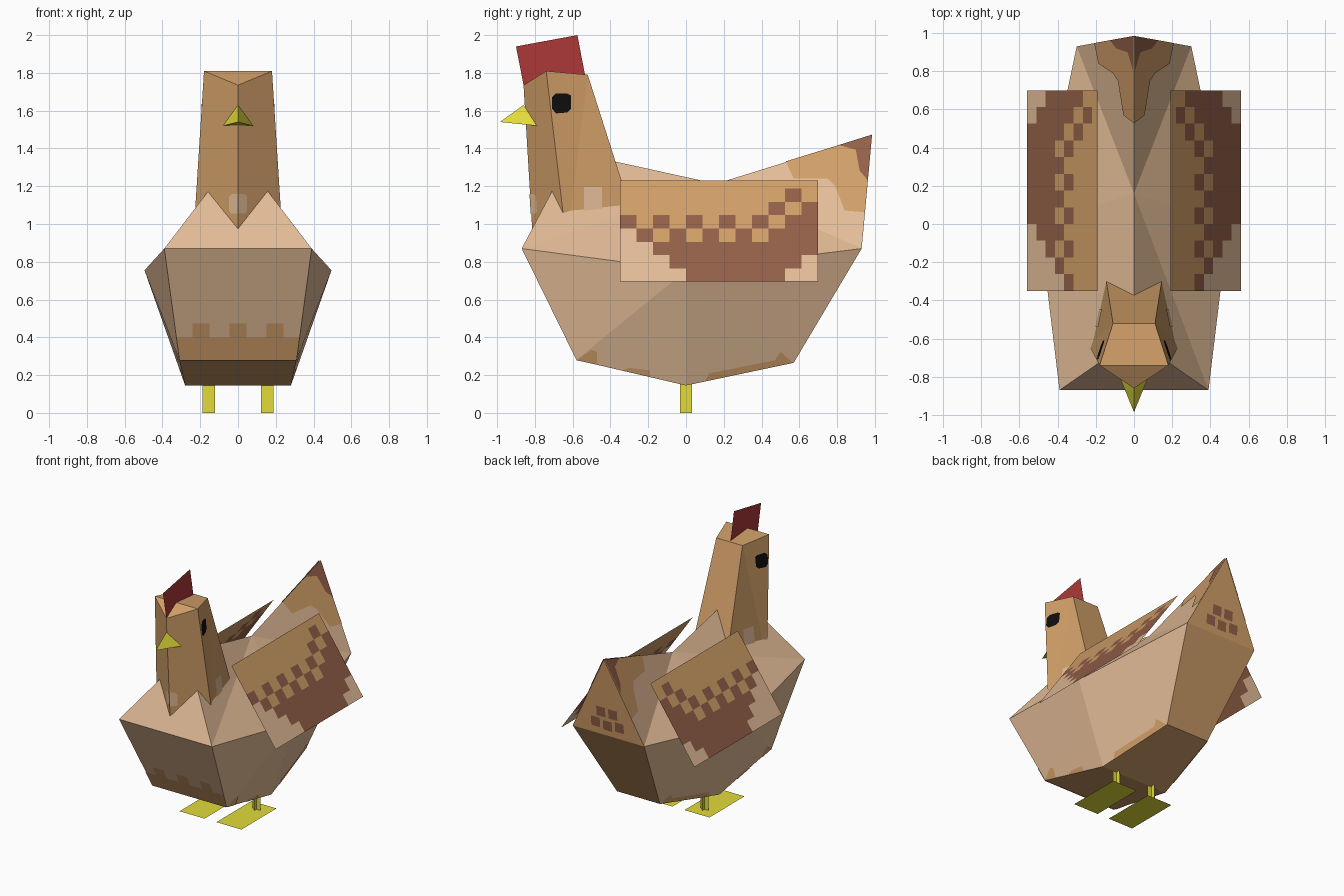
import bpy, bmesh
from mathutils import Vector

if "Cube" in bpy.data.objects:
    bpy.data.objects.remove(bpy.data.objects["Cube"])


def material(name, *rgb):
    m = bpy.data.materials.new(name)
    lin = [((c / 255 + 0.055) / 1.055) ** 2.4 for c in rgb]
    m.diffuse_color = (*lin, 1)
    m.use_nodes = True
    m.node_tree.nodes["Principled BSDF"].inputs["Base Color"].default_value = m.diffuse_color
    return m


CREAM = material("cream_feathers", 226, 187, 150)
TAN = material("tan_feathers", 208, 158, 104)
BROWN = material("brown_feathers", 146, 95, 72)
RED = material("comb_red", 172, 57, 57)
YELLOW = material("beak_yellow", 226, 219, 58)
BLACK = material("eye_black", 14, 14, 14)


def make(name, polys, mats, pick=None, solid=False):
    """Object from polygons (lists of points); pick(face) chooses the material."""
    bm = bmesh.new()
    for poly in polys:
        bm.faces.new([bm.verts.new(p) for p in poly])
    if solid:
        bmesh.ops.remove_doubles(bm, verts=bm.verts, dist=1e-4)
        bmesh.ops.recalc_face_normals(bm, faces=bm.faces)
    bm.normal_update()
    for i, f in enumerate(bm.faces):
        f.material_index = pick(i, f) if pick else 0
    me = bpy.data.meshes.new(name)
    bm.to_mesh(me)
    bm.free()
    for m in mats:
        me.materials.append(m)
    ob = bpy.data.objects.new(name, me)
    bpy.context.collection.objects.link(ob)
    return ob


def flip(p):
    return Vector((-p[0], p[1], p[2]))


def symmetric(pts, faces):
    """Faces spelled with point letters; a capital is the mirrored point.
    Faces without capitals are repeated on the other side."""
    def at(c):
        return flip(pts[c.lower()]) if c.isupper() else pts[c]
    out = []
    for f in faces:
        poly = [at(c) for c in f]
        out.append(poly)
        if f.islower():
            out.append([flip(p) for p in reversed(poly)])
    return out


def patch(name, tri, axis, sign, shapes, mat, mirror=True, lift=0.004):
    """Thin marking: 2D shapes projected along an axis on to the plane of tri."""
    a, b, c = tri
    n = (b - a).cross(c - a).normalized()
    if n[axis] * sign < 0:
        n = -n
    u, v = [k for k in range(3) if k != axis]
    polys = []
    for shape in shapes:
        poly = []
        for s, t in shape:
            p = Vector((0, 0, 0))
            p[u], p[v] = s, t
            p[axis] = a[axis] - (n[u] * (s - a[u]) + n[v] * (t - a[v])) / n[axis]
            poly.append(p + n * lift)
        area = sum((poly[i] - poly[0]).cross(poly[i + 1] - poly[0]).dot(n)
                   for i in range(1, len(poly) - 1))
        if area < 0:
            poly.reverse()
        polys.append(poly)
        if mirror:
            polys.append([flip(p) for p in reversed(poly)])
    return make(name, polys, [mat])


def box(x0, x1, z0, z1):
    return [(x0, z0), (x1, z0), (x1, z1), (x0, z1)]


# Body: c chest, w widest, f/b/r belly front, bottom, rear; k tail corner,
# a breast apex, m saddle, t tail tip
B = {k: Vector(p) for k, p in dict(
    a=(0, -.6, 1.38), m=(0, .16, 1.213), t=(0, .985, 1.47),
    c=(.39, -.87, .87), w=(.495, 0, .755), k=(.3, .93, .87),
    f=(.31, -.58, .28), b=(.28, 0, .145), r=(.18, .57, .265)).items()}
body = make("body", symmetric(B, [
    "acm", "cwm", "mkt", "mwk", "cfw", "fbw", "wbr", "wrk",
    "acC", "cCFf", "fFBb", "bBRr", "rRKk", "kKt"]), [CREAM, TAN],
    lambda i, f: int(f.normal.z < -.8 or f.normal.y > .7), solid=True)

# Neck and head: p/q head front and rear corners, n beak ridge, g/h/j lower ends
N = {k: Vector(p) for k, p in dict(
    n=(0, -.86, 1.735), p=(.18, -.74, 1.81), q=(.11, -.52, 1.79),
    g=(0, -.81, .9), h=(.238, -.632, .9), j=(.155, -.236, .9)).items()}
make("neck_and_head", symmetric(N, [
    "nghp", "phq", "qhj", "npP", "pqQP", "qjJQ", "ghjJH"]), [TAN], solid=True)

# Feather markings on the chest, belly sides, neck and tail
chest = [B["c"], B["f"], flip(B["f"])]
patch("chest_band", chest, 1, -1,
      [[(-.31, .28), (.31, .28), (.326, .4), (-.326, .4)]]
      + [box(x - .045, x + .045, .4, .475) for x in (-.195, 0, .195)], TAN, False)
patch("belly_front_marks", [B["f"], B["b"], B["w"]], 0, 1,
      [[(-.58, .28), (-.47, .256), (-.47, .325), (-.5, .335)],
       [(-.34, .225), (-.19, .192), (-.19, .225), (-.3, .24)]], TAN)
patch("belly_rear_marks", [B["b"], B["r"], B["w"]], 0, 1,
      [[(.1, .168), (.565, .266), (.5, .325), (.47, .28), (.12, .21)]], TAN)
patch("neck_side_marks", [N["q"], N["h"], N["j"]], 0, 1,
      [box(-.54, -.445, 1.06, 1.195)], CREAM)
patch("neck_front_mark", [N["n"], N["g"], N["h"]], 1, -1,
      [[(0, 1.055), (.035, 1.055), (.045, 1.07), (.045, 1.145), (.03, 1.16), (0, 1.16)]], CREAM)
tail = [B["m"], B["t"], B["k"]]
patch("tail_tan_marks", tail, 0, 1,
      [[(.985, 1.47), (.53, 1.33), (.57, 1.24), (.75, 1.24), (.79, 1.2),
        (.84, 1.07), (.948, 1.06)]], TAN)
patch("tail_brown_tips", tail, 0, 1,
      [[(.985, 1.47), (.81, 1.415), (.9, 1.39), (.92, 1.28), (.963, 1.23)]], BROWN, lift=.007)
patch("tail_spots", [B["t"], B["k"], flip(B["k"])], 1, 1,
      [box(x - .037, x + .037, z - .037, z + .037)
       for x, z in ((0, .95), (-.1, .96), (.1, .96), (.05, 1.05), (-.05, 1.05))], BROWN, False)

# Eyes
patch("eyes", [N["p"], N["q"], N["h"]], 0, 1,
      [[(-.71, 1.61), (-.69, 1.585), (-.63, 1.59), (-.61, 1.61),
        (-.61, 1.68), (-.63, 1.69), (-.69, 1.69), (-.71, 1.67)]], BLACK)

# Beak and comb
K = {k: Vector(p) for k, p in dict(
    t=(0, -.985, 1.54), u=(0, -.86, 1.63), s=(.08, -.79, 1.52)).items()}
make("beak", symmetric(K, ["tsu", "tsS", "usS"]), [YELLOW], solid=True)
make("comb", [[(0, -.9, 1.94), (0, -.855, 1.71), (0, -.53, 1.765), (0, -.575, 2.0)]], [RED])

# Wings: sloping flat panels with a square-cell feather pattern, top row first
PATTERN = ["tttttttttttt", "ttttttttttbt", "tttttttttbtb", "btbtbtbtbtbb",
           "cbtbtbtbtbbb", "ccbbbbbbbbbb", "cccbbbbbbbbc", "ccccbbbbbbcc"]
heights = [1.23] + [.695 + .0703 * k for k in range(7, -1, -1)]


def wing_point(side, col, z):
    x = .19 + .37 * (1.23 - z) / .535
    return (side * x, -.35 + .0875 * col, z)


for side, label in ((1, "right"), (-1, "left")):
    cells, colours = [], []
    for r, row in enumerate(PATTERN):
        for c, ch in enumerate(row):
            quad = [wing_point(side, c, heights[r + 1]), wing_point(side, c + 1, heights[r + 1]),
                    wing_point(side, c + 1, heights[r]), wing_point(side, c, heights[r])]
            cells.append(quad if side > 0 else quad[::-1])
            colours.append("ctb".index(ch))
    make(label + "_wing", cells, [CREAM, TAN, BROWN], lambda i, f: colours[i])

    # Leg of two crossed panels, and a flat foot
    x, h, top = side * .155, .032, .18
    make(label + "_leg", [
        [(x - h, 0, 0), (x + h, 0, 0), (x + h, 0, top), (x - h, 0, top)],
        [(x, -h, 0), (x, h, 0), (x, h, top), (x, -h, top)]], [YELLOW])
    make(label + "_foot", [[(x - .105, -.33, 0), (x + .105, -.33, 0),
                            (x + .105, .09, 0), (x - .105, .09, 0)]], [YELLOW])
